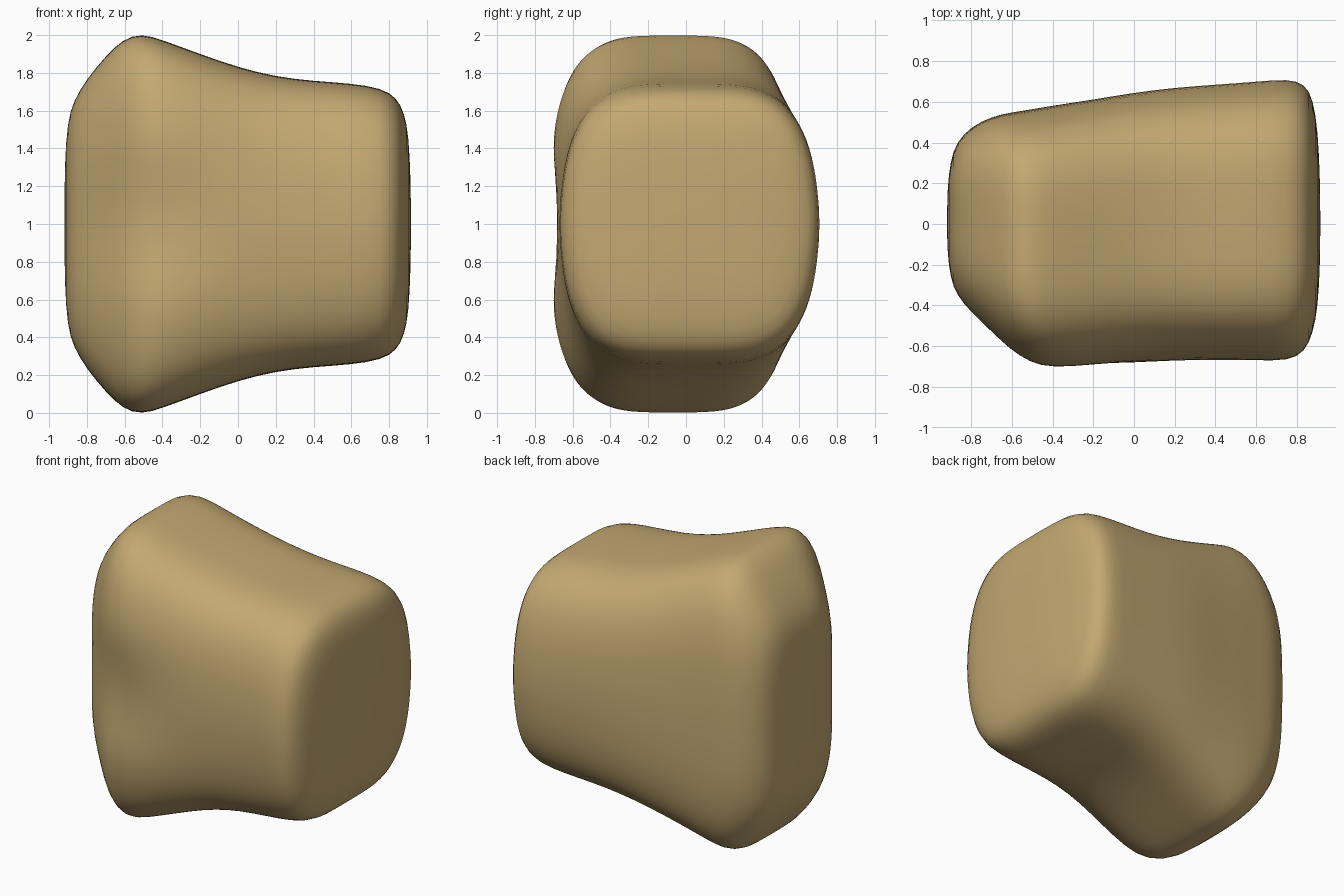
import bpy, bmesh, math

cube = bpy.data.objects.get("Cube")
if cube:
    bpy.data.objects.remove(cube, do_unlink=True)

SEGMENTS = 64
EXPONENT = 3.8
# Stations along the body: x, front y, back y, half height
STATIONS = [
    (-.917, -.14, .17, .33), (-.903, -.27, .31, .54), (-.872, -.36, .405, .65),
    (-.8, -.45, .48, .77), (-.7, -.55, .53, .89), (-.61, -.64, .55, .98),
    (-.51, -.71, .565, 1.01), (-.4, -.74, .585, .975), (-.2, -.72, .615, .9),
    (0, -.69, .65, .83), (.2, -.675, .675, .78), (.4, -.672, .69, .757),
    (.6, -.675, .705, .745), (.76, -.68, .72, .72), (.84, -.635, .695, .67),
    (.88, -.54, .62, .59), (.904, -.41, .46, .47), (.914, -.2, .22, .23),
]


def power(value):
    return math.copysign(abs(value) ** (2 / EXPONENT), value)


def section(bm, x, front, back, height):
    """Rounded-box ring that narrows up and down, with a hollow in the front."""
    middle, half = (front + back) / 2, (back - front) / 2
    taper = .09 + .055 * x
    ring = []
    for i in range(SEGMENTS):
        angle = math.tau * i / SEGMENTS
        rise = power(math.sin(angle))
        narrowing = 1 - taper * abs(rise) ** 1.3
        y = middle + half * power(math.cos(angle)) * narrowing
        z = height * rise
        if math.cos(angle) < 0:
            fade = math.exp(-((x + .46) / .28) ** 2)
            y += .09 * fade * math.exp(-(z / .27) ** 2)
        ring.append(bm.verts.new((x, y, z + 1)))
    return ring


# Rock body: loft the rings and close both ends
bm = bmesh.new()
rings = [section(bm, *station) for station in STATIONS]
for a, b in zip(rings, rings[1:]):
    for i in range(SEGMENTS):
        j = (i + 1) % SEGMENTS
        bm.faces.new((a[i], a[j], b[j], b[i]))
for ring in (rings[0], rings[-1]):
    centre = bm.verts.new((ring[0].co.x * 1.002, 0, 1))
    for i in range(SEGMENTS):
        bm.faces.new((ring[i], ring[(i + 1) % SEGMENTS], centre))
bmesh.ops.recalc_face_normals(bm, faces=bm.faces)
for face in bm.faces:
    face.smooth = True
mesh = bpy.data.meshes.new("rock_body")
bm.to_mesh(mesh)
bm.free()

rock = bpy.data.objects.new("rock_body", mesh)
bpy.context.collection.objects.link(rock)
smooth = rock.modifiers.new("soften", "SUBSURF")
smooth.levels = smooth.render_levels = 1

# Sandy stone colour
stone = bpy.data.materials.new("sandy_stone")
stone.use_nodes = True
colour = (.55, .395, .17, 1)
stone.diffuse_color = colour
stone.node_tree.nodes["Principled BSDF"].inputs["Base Color"].default_value = colour
mesh.materials.append(stone)
